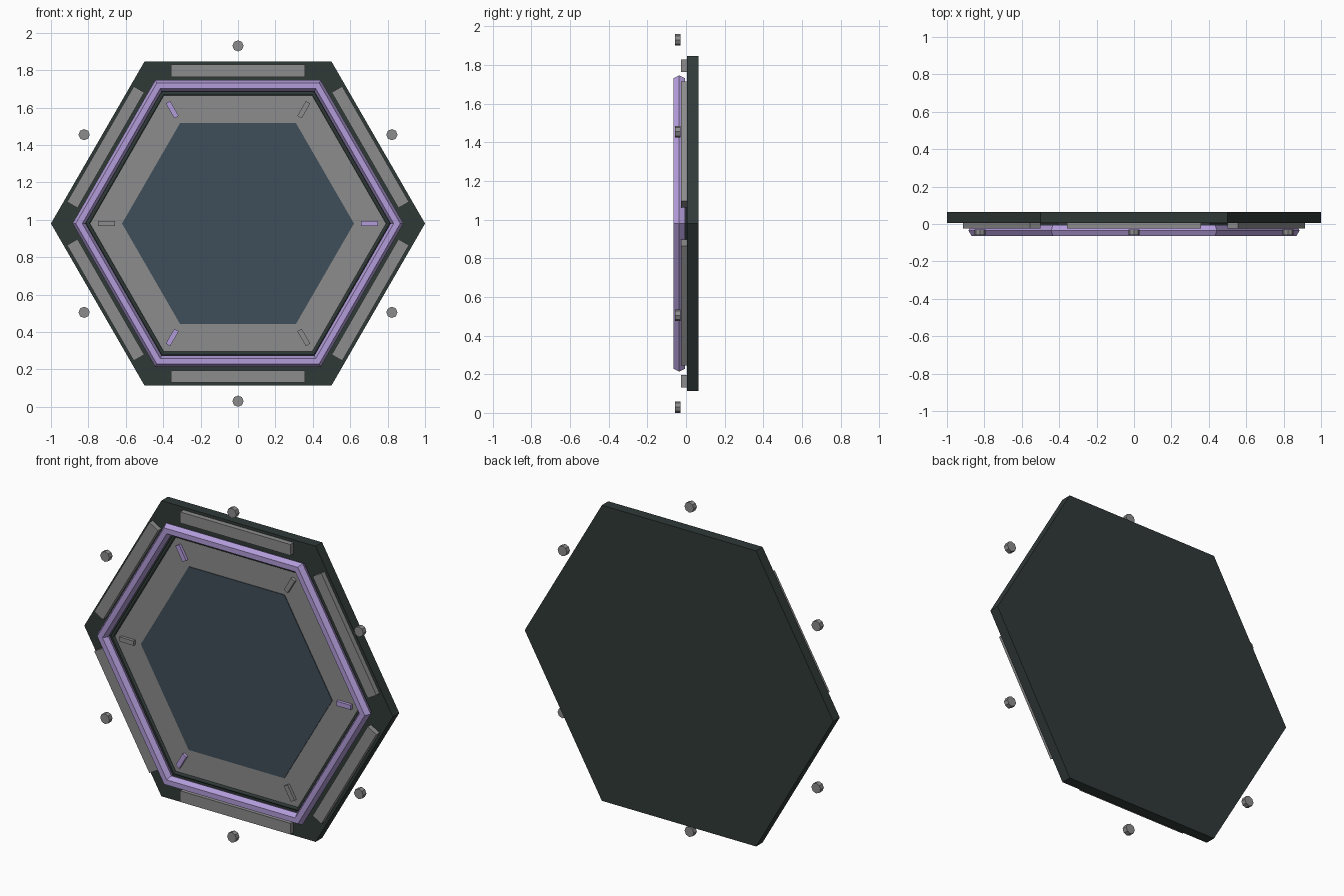
import bpy
from math import cos, sin, pi

if "Cube" in bpy.data.objects:
    bpy.data.objects.remove(bpy.data.objects["Cube"], do_unlink=True)

CZ = 0.98  # height of the centre axis


def material(name, rgb):
    m = bpy.data.materials.new(name)
    m.use_nodes = True
    m.diffuse_color = (*rgb, 1)
    m.node_tree.nodes["Principled BSDF"].inputs["Base Color"].default_value = (*rgb, 1)
    return m


dark = material("dark green grey", (0.029, 0.042, 0.039))
grey = material("mid grey", (0.265, 0.265, 0.265))
purple = material("soft purple", (0.45, 0.335, 0.70))
slate = material("slate blue", (0.051, 0.078, 0.10))


def finish(name, mat):
    ob = bpy.context.object
    ob.name = name
    ob.data.materials.append(mat)
    return ob


def disc(name, mat, radius, front, back, sides=6, x=0, z=CZ):
    """Prism whose axis runs front to back, with a corner on the x axis."""
    bpy.ops.mesh.primitive_cylinder_add(
        vertices=sides, radius=radius, depth=back - front,
        location=(x, (front + back) / 2, z), rotation=(pi / 2, 0, 0))
    ob = finish(name, mat)
    if sides == 6:  # turn the corners from z to x
        ob.rotation_euler = (pi / 2, pi / 6, 0)
    return ob


def hex_ring(name, mat, radius, minor, y, minor_sides):
    bpy.ops.mesh.primitive_torus_add(
        major_segments=6, minor_segments=minor_sides, major_radius=radius,
        minor_radius=minor, location=(0, y, CZ), rotation=(pi / 2, 0, 0))
    return finish(name, mat)


def block(name, mat, angle, radius, size, y):
    """Box placed on a circle, its first size running outwards."""
    bpy.ops.mesh.primitive_cube_add(
        size=1, location=(radius * cos(angle), y, CZ + radius * sin(angle)),
        rotation=(0, -angle, 0))
    bpy.context.object.scale = size
    return finish(name, mat)


# Layered hexagonal plates
disc("back_plate", dark, 1.0, 0.005, 0.065)
disc("face_plate", grey, 0.80, -0.010, 0.007)
disc("centre_panel", slate, 0.62, -0.014, 0.0)

# Raised rim and the thin trim inside it
hex_ring("rim", purple, 0.85, 0.035, -0.035, 6)
hex_ring("inner_trim", dark, 0.803, 0.012, -0.008, 12)

for i in range(6):
    corner, side = i * pi / 3, i * pi / 3 + pi / 6
    # Marker bars point at the corners in alternating colours
    block(f"marker_bar_{i + 1}", grey if i % 2 else purple, corner,
          0.703, (0.092, 0.02, 0.027), -0.018)
    # Edge panels and floating studs sit along the sides
    block(f"edge_panel_{i + 1}", grey, side, 0.817, (0.065, 0.034, 0.714), -0.008)
    disc(f"stud_{i + 1}", grey, 0.03, -0.058, -0.029, 8,
         0.95 * cos(side), CZ + 0.95 * sin(side))
